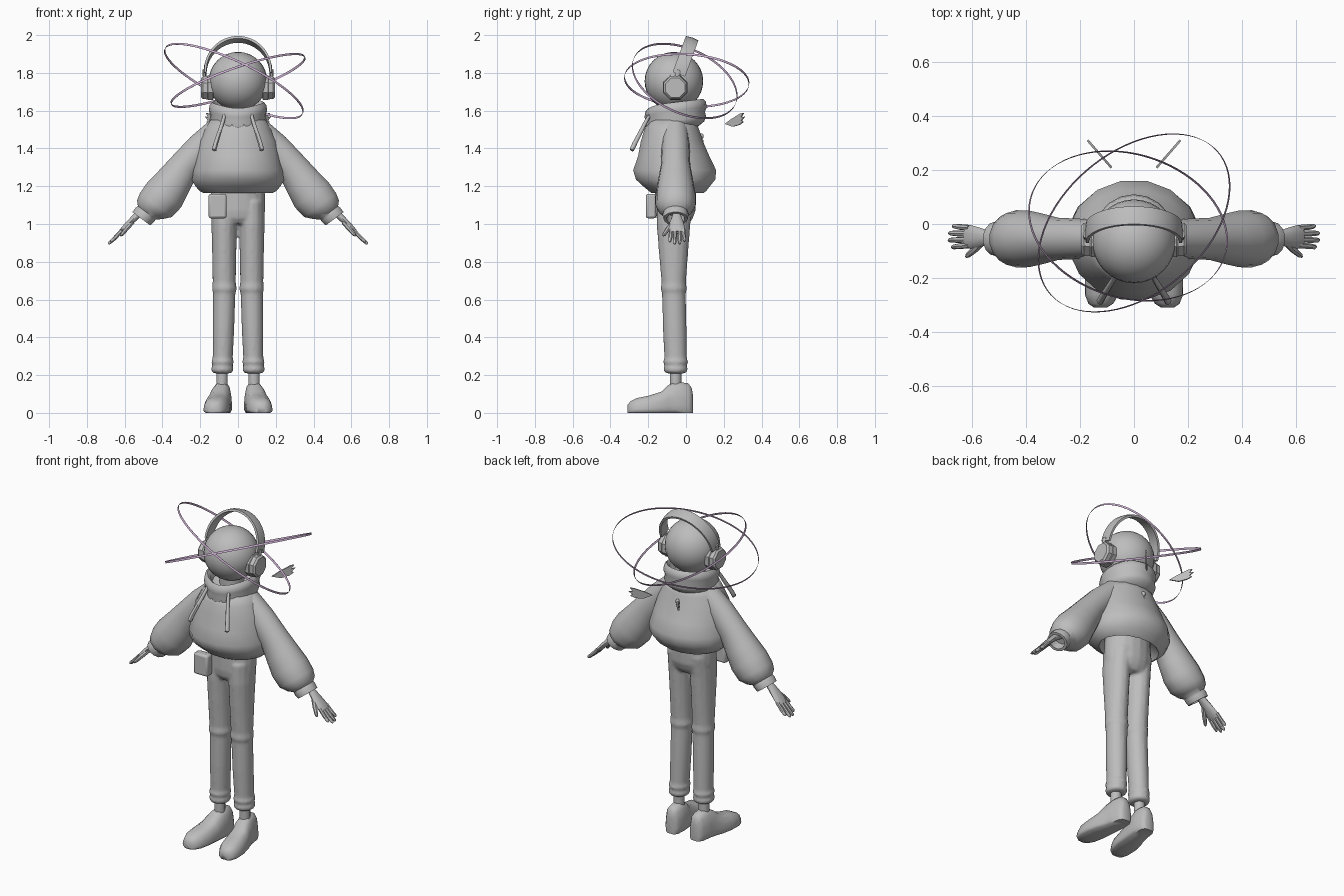
import bpy, bmesh, math
from mathutils import Vector as V

if "Cube" in bpy.data.objects:
    bpy.data.objects.remove(bpy.data.objects["Cube"])


def material(name, col):
    m = bpy.data.materials.new(name)
    m.diffuse_color = (*col, 1)
    m.use_nodes = True
    m.node_tree.nodes["Principled BSDF"].inputs["Base Color"].default_value = m.diffuse_color
    return m


GREY = material("clay_grey", (0.51, 0.51, 0.51))
LILAC = material("halo_lilac", (0.62, 0.45, 0.66))


def loft(name, rings, closed=False, mat=GREY, angle=45):
    """Skin a list of equal-length point rings."""
    bm = bmesh.new()
    rows = [[bm.verts.new(p) for p in r] for r in rings]
    n, k = len(rows[0]), len(rows)
    for i in range(k if closed else k - 1):
        a, b = rows[i], rows[(i + 1) % k]
        for j in range(n):
            bm.faces.new((a[j], a[(j + 1) % n], b[(j + 1) % n], b[j]))
    if not closed:
        bm.faces.new(rows[0])
        bm.faces.new(rows[-1])
    bmesh.ops.recalc_face_normals(bm, faces=bm.faces)
    me = bpy.data.meshes.new(name)
    bm.to_mesh(me)
    bm.free()
    for p in me.polygons:
        p.use_smooth = True
    me.set_sharp_from_angle(angle=math.radians(angle))
    me.materials.append(mat)
    ob = bpy.data.objects.new(name, me)
    bpy.context.collection.objects.link(ob)
    return ob


def tube(name, path, sides=14, axis=None, angle=45):
    """Elliptical sections: path rows are x, y, z, radius across, radius along y."""
    t = V(axis) if axis else V(path[-1][:3]) - V(path[0][:3])
    t.normalize()
    b = V((0, 1, 0))
    b = (b - t * b.dot(t)).normalized()
    a = t.cross(b)
    rings = []
    for row in path:
        ra, rb = row[3], row[-1]
        rings.append([V(row[:3]) + a * ra * math.cos(w) + b * rb * math.sin(w)
                      for w in (2 * math.pi * (i + .5) / sides for i in range(sides))])
    return loft(name, rings, angle=angle)


def ball(name, loc, scale, seg=32):
    bpy.ops.mesh.primitive_uv_sphere_add(segments=seg, ring_count=seg // 2, location=loc)
    ob = bpy.context.object
    ob.name, ob.scale = name, scale
    bpy.ops.object.shade_smooth()
    ob.data.materials.append(GREY)
    return ob


UP = (0, 0, 1)

# head and neck
ball("head", (0, -.064, 1.756), (.155,) * 3)
tube("neck", [(0, -.06, 1.5, .07), (0, -.06, 1.64, .07)])

# hoodie body
tube("hoodie_body", [(0, cy, z, rx, ry) for z, rx, cy, ry in [
    (1.21, .15, -.05, .12), (1.163, .185, -.045, .14), (1.175, .207, -.045, .155),
    (1.20, .23, -.05, .18), (1.235, .25, -.055, .214), (1.285, .245, -.06, .224),
    (1.36, .23, -.065, .192), (1.44, .21, -.075, .167), (1.50, .178, -.075, .147),
    (1.55, .15, -.075, .128)]], 16, UP, 70)

# rolled collar, higher at the back
collar = []
for s, z in [(.7, 1.59), (.78, 1.63), (.88, 1.645), (.97, 1.63), (1, 1.60), (.94, 1.575),
             (.98, 1.55), (.92, 1.525), (.7, 1.50)]:
    ring = []
    for i in range(20):
        w = 2 * math.pi * i / 20
        y = .165 * s * math.sin(w)
        dip = .015 * max(0, -math.sin(w)) ** 4
        ring.append((.155 * s * math.cos(w), y - .055, z + .12 * y - dip))
    collar.append(ring)
loft("hood_collar", collar, angle=70)

# pull tab on the back
for z, r in [(1.465, .012), (1.44, .008)]:
    ball("back_tab", (0, .082, z), (r, .012, r * 1.3), 10)

# trouser seat, later fused with the legs
trousers = [tube("trousers", [(0, cy, z, rx, ry) for z, rx, cy, ry in [
    (1.22, .14, -.055, .11), (1.13, .146, -.055, .109), (1.07, .145, -.056, .107),
    (1.03, .139, -.06, .096), (1.0, .11, -.06, .075)]], 18, UP)]

# belt pouch
bpy.ops.mesh.primitive_cube_add(size=1, location=(-.108, -.185, 1.095))
pouch = bpy.context.object
pouch.name = "belt_pouch"
pouch.scale = (.095, .055, .13)
bpy.ops.object.transform_apply(location=False, rotation=False)
pouch.data.materials.append(GREY)
bv = pouch.modifiers.new("round", "BEVEL")
bv.width, bv.segments = .012, 2
bpy.ops.object.shade_smooth_by_angle()

SHOE = [(.036, .082, .02, .1), (.03, .082, .034, .135), (.012, .083, .046, .16),
        (-.05, .086, .053, .168), (-.095, .094, .057, .15), (-.13, .102, .063, .115),
        (-.2, .112, .068, .092), (-.26, .119, .062, .08), (-.295, .123, .045, .062),
        (-.31, .124, .022, .042)]
HALF = [(.86, 0), (1.0, .1), (1.02, .25), (.97, .5), (.78, .82), (.4, .98)]
SECTION = HALF + [(-x, z) for x, z in reversed(HALF)]

for side, s in (("left", 1), ("right", -1)):
    # trouser leg with knee crease and gathered ankle
    trousers.append(tube(side + "_trouser_leg", [(s * x, y, z, rx, ry) for z, x, rx, y, ry in [
        (1.12, .074, .066, -.058, .098), (1.0, .073, .069, -.066, .09), (.85, .073, .065, -.066, .078),
        (.69, .073, .062, -.065, .065), (.655, .072, .067, -.065, .07), (.635, .073, .06, -.064, .063),
        (.45, .077, .058, -.06, .063), (.29, .081, .054, -.055, .06), (.27, .082, .061, -.055, .067),
        (.25, .082, .054, -.055, .059), (.23, .083, .062, -.055, .066), (.212, .083, .052, -.055, .056),
        (.208, .084, .03, -.055, .034)]], 14, UP))
    tube(side + "_ankle", [(s * .085, -.055, .24, .031), (s * .085, -.055, .12, .031)], 12)
    # shoe
    loft(side + "_shoe", [[(s * (cx + px * hw), y, pz * h) for px, pz in SECTION]
                          for y, cx, hw, h in SHOE], angle=65)
    # balloon sleeve with a cuff turned in at the end
    tube(side + "_sleeve", [(s * x, -.055, z, a, b) for x, z, a, b in [
        (.10, 1.505, .068, .066), (.19, 1.413, .08, .074), (.28, 1.312, .084, .078),
        (.34, 1.225, .1, .094), (.39, 1.155, .114, .105), (.435, 1.10, .108, .106),
        (.468, 1.075, .085, .09), (.483, 1.06, .06, .066), (.492, 1.05, .063, .069),
        (.512, 1.028, .06, .064), (.512, 1.028, .045, .048), (.485, 1.065, .04, .042)]],
        14, (s * .6, 0, -.8), 60)
    # hand
    tube(side + "_palm", [(s * x, y, z, a, b) for x, y, z, a, b in [
        (.48, -.05, 1.085, .022, .026), (.535, -.05, 1.045, .019, .024), (.57, -.05, 1.01, .017, .036),
        (.605, -.048, .975, .015, .044), (.625, -.047, .955, .01, .042)]], 10)
    for k, (y0, y1, ln) in enumerate([(-.014, -.008, .052), (-.036, -.034, .066),
                                      (-.058, -.06, .067), (-.079, -.085, .055)]):
        x1, z1 = .62 + ln, .96 - ln
        tube(f"{side}_finger_{k + 1}", [
            (s * .61, y0, .97, .011), (s * (.62 + ln * .5), (y0 + y1) / 2, .957 - ln * .5, .011),
            (s * (x1 - .006), y1, z1 + .006, .009), (s * x1, y1, z1, .004)], 7)
    tube(side + "_thumb", [(s * .56, -.065, 1.01, .014), (s * .59, -.095, .975, .013),
                           (s * .615, -.116, .945, .01), (s * .622, -.122, .937, .004)], 7)
    # hood drawstring
    tube(side + "_drawstring", [(s * .07, -.185, 1.585, .009), (s * .078, -.208, 1.55, .01),
                                (s * .118, -.272, 1.425, .013), (s * .126, -.287, 1.392, .013),
                                (s * .127, -.289, 1.388, .006)], 8)
    # floating winglet with three feather tips
    leaf = [(0, 1.53), (.3, 1.553), (.8, 1.584), (.97, 1.588), (.85, 1.565), (1.02, 1.568),
            (.86, 1.548), (.95, 1.54), (.75, 1.525), (.4, 1.515)]
    loft(side + "_winglet", [[(s * (.083 + .087 * t + o), .208 + .1 * t - o, z) for t, z in leaf]
                             for o in (-.003, .003)], angle=30)
    # ear cup: cushion, shell and hinge
    tube(side + "_ear_cup", [(s * x, -.057, 1.722, r) for x, r in [
        (.128, .058), (.132, .07), (.158, .071), (.162, .067), (.185, .066), (.195, .056)]], 8, angle=30)
    tube(side + "_hinge", [(s * .176, -.055, 1.76, .01, .012), (s * .181, -.037, 1.815, .008, .014)], 8)

# fuse seat and legs into one soft garment
with bpy.context.temp_override(active_object=trousers[0], object=trousers[0],
                               selected_objects=trousers, selected_editable_objects=trousers):
    bpy.ops.object.join()
rm = trousers[0].modifiers.new("fuse", "REMESH")
rm.mode, rm.voxel_size, rm.use_smooth_shade = "VOXEL", .009, True
sm = trousers[0].modifiers.new("soften", "SMOOTH")
sm.factor, sm.iterations = .5, 4

# headband, leaning back
up, across = V((0, .345, .939)), V((0, .939, -.345))
band = []
for i in range(25):
    w = math.radians(-4 + 188 * i / 24)
    d = V((math.cos(w), 0, 0)) * .94 + up * math.sin(w)
    band.append([V((0, -.033, 1.805)) + d * r + across * h
                 for r, h in [(.177, -.035), (.19, -.035), (.194, 0), (.19, .035), (.177, .035)]])
loft("headband", band)


# two thin tilted halo ribbons
def halo(name, centre, xx, yy, xy, a, b):
    n = V((-a, -b, 1)).normalized() * .006
    rings = []
    for i in range(72):
        w = 2 * math.pi * i / 72
        x = math.sqrt(xx) * math.cos(w)
        y = xy / math.sqrt(xx) * math.cos(w) + math.sqrt(yy - xy * xy / xx) * math.sin(w)
        p = V((x, y, a * x + b * y))
        rings.append([V(centre) + p * k + n * h
                      for k, h in [(1, -1), (1, 1), (.996, 1), (.996, -1)]])
    loft(name, rings, True, LILAC)


halo("halo_one", (-.022, -.007, 1.757), .135, .077, -.02, -.5, -.42)
halo("halo_two", (0, .004, 1.76), .126, .109, .048, .43, -.24)
